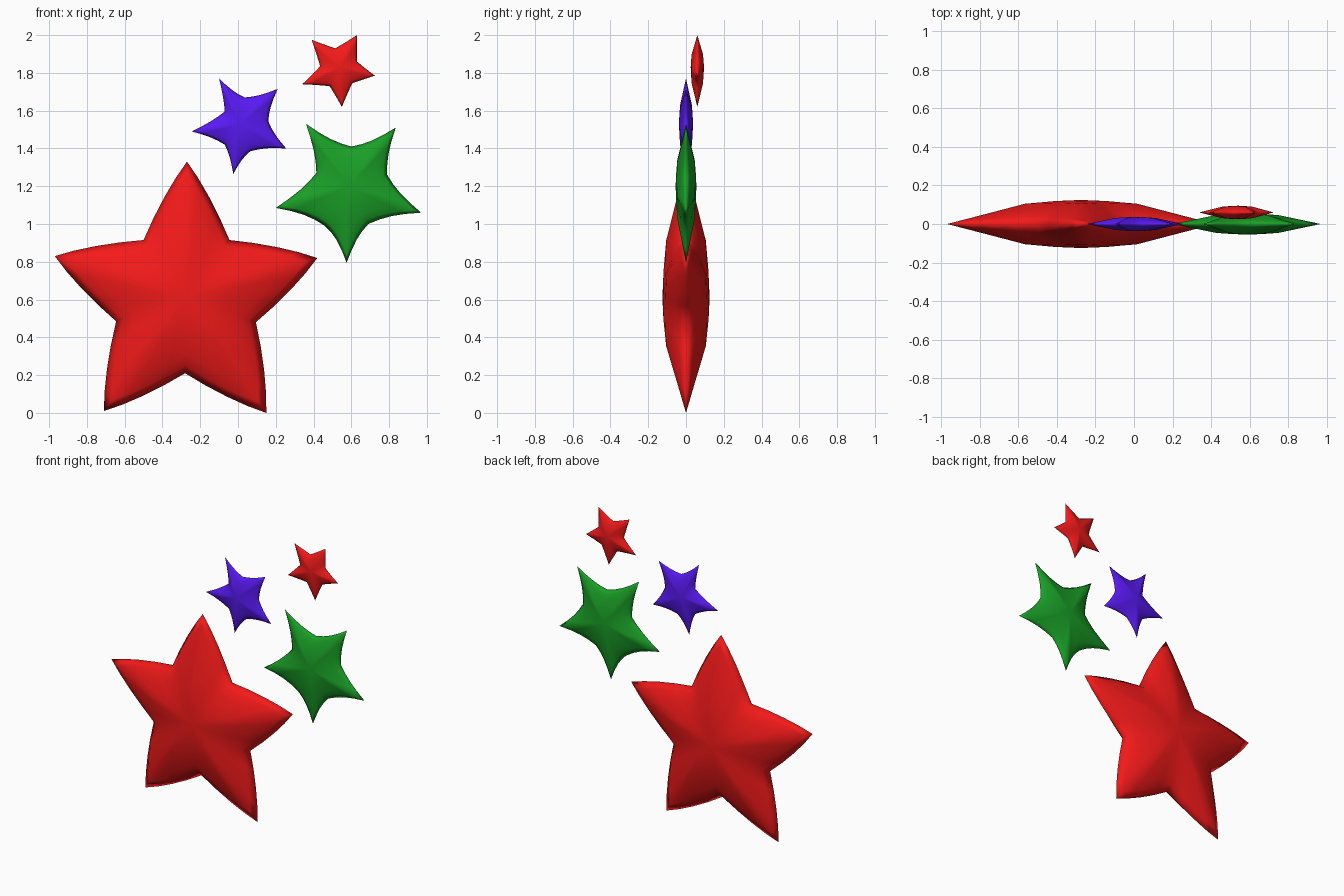
import bpy, bmesh
from mathutils import Vector

if "Cube" in bpy.data.objects:
    bpy.data.objects.remove(bpy.data.objects["Cube"])

# Radial rings: fraction of outline, height along an arm, height along a valley
RINGS = [(0.2, 0.95, 0.97), (0.42, 0.84, 0.88), (0.75, 0.36, 0.60), (0.9, 0.145, 0.34)]
SEG = 4


def material(name, color):
    m = bpy.data.materials.new(name)
    m.diffuse_color = (*color, 1)
    m.use_nodes = True
    m.node_tree.nodes["Principled BSDF"].inputs["Base Color"].default_value = m.diffuse_color
    return m


def outline(centre, tips, valleys, bulge):
    """Closed star outline as (offset from centre, arm weight), bowed by bulge."""
    corners = [(Vector(p) - centre, w) for tv in zip(tips, valleys)
               for p, w in zip(tv, (1, 0))]
    pts = []
    for i, (a, wa) in enumerate(corners):
        b, wb = corners[(i + 1) % len(corners)]
        for k in range(SEG):
            t = k / SEG
            p = a.lerp(b, t) * (1 + (bulge - 1) * 4 * t * (1 - t))
            pts.append((p, wa + (wb - wa) * t))
    return pts


def star(name, mat, centre, y, thick, bulge, tips, valleys):
    c = Vector(centre)
    pts = outline(c, tips, valleys, bulge)
    n = len(pts)
    bm = bmesh.new()
    rim = [bm.verts.new((c.x + p.x, y, c.y + p.y)) for p, _ in pts]
    # puffed front and back share the rim
    for side in (-1, 1):
        hub = bm.verts.new((c.x, y + side * thick, c.y))
        loops = [[bm.verts.new((c.x + p.x * s,
                                y + side * thick * (v + (a - v) * w),
                                c.y + p.y * s)) for p, w in pts]
                 for s, a, v in RINGS] + [rim]
        for i in range(n):
            j = (i + 1) % n
            bm.faces.new((hub, loops[0][i], loops[0][j]))
            for inner, outer in zip(loops, loops[1:]):
                bm.faces.new((inner[i], outer[i], outer[j], inner[j]))
    bmesh.ops.recalc_face_normals(bm, faces=bm.faces[:])
    me = bpy.data.meshes.new(name)
    bm.to_mesh(me)
    bm.free()
    me.shade_smooth()
    me.materials.append(mat)
    ob = bpy.data.objects.new(name, me)
    bpy.context.collection.objects.link(ob)


red = material("red", (0.9, 0.01, 0.01))
green = material("green", (0.01, 0.35, 0.02))
blue = material("blue", (0.1, 0.01, 0.9))

# Tips and valleys run clockwise in the front view (x, z)
star("large_red_star", red, (-0.275, 0.61), 0, 0.125, 1.04,
     [(-0.27, 1.33), (0.42, 0.82), (0.15, 0.0), (-0.71, 0.01), (-0.97, 0.83)],
     [(-0.045, 0.915), (0.095, 0.48), (-0.28, 0.21), (-0.645, 0.485), (-0.5, 0.915)])

star("green_star", green, (0.59, 1.2), 0, 0.055, 0.93,
     [(0.36, 1.53), (0.835, 1.51), (0.97, 1.06), (0.575, 0.795), (0.2, 1.085)],
     [(0.6, 1.41), (0.79, 1.26), (0.69, 1.0), (0.46, 0.99), (0.415, 1.27)])

star("blue_star", blue, (0.01, 1.53), 0, 0.037, 0.94,
     [(-0.1, 1.77), (0.21, 1.715), (0.255, 1.40), (-0.025, 1.265), (-0.245, 1.49)],
     [(0.035, 1.67), (0.16, 1.545), (0.065, 1.385), (-0.07, 1.42), (-0.07, 1.595)])

star("small_red_star", red, (0.54, 1.83), 0.06, 0.035, 0.99,
     [(0.39, 1.975), (0.63, 2.0), (0.725, 1.785), (0.55, 1.62), (0.34, 1.74)],
     [(0.515, 1.93), (0.63, 1.86), (0.605, 1.745), (0.485, 1.73), (0.435, 1.835)])
